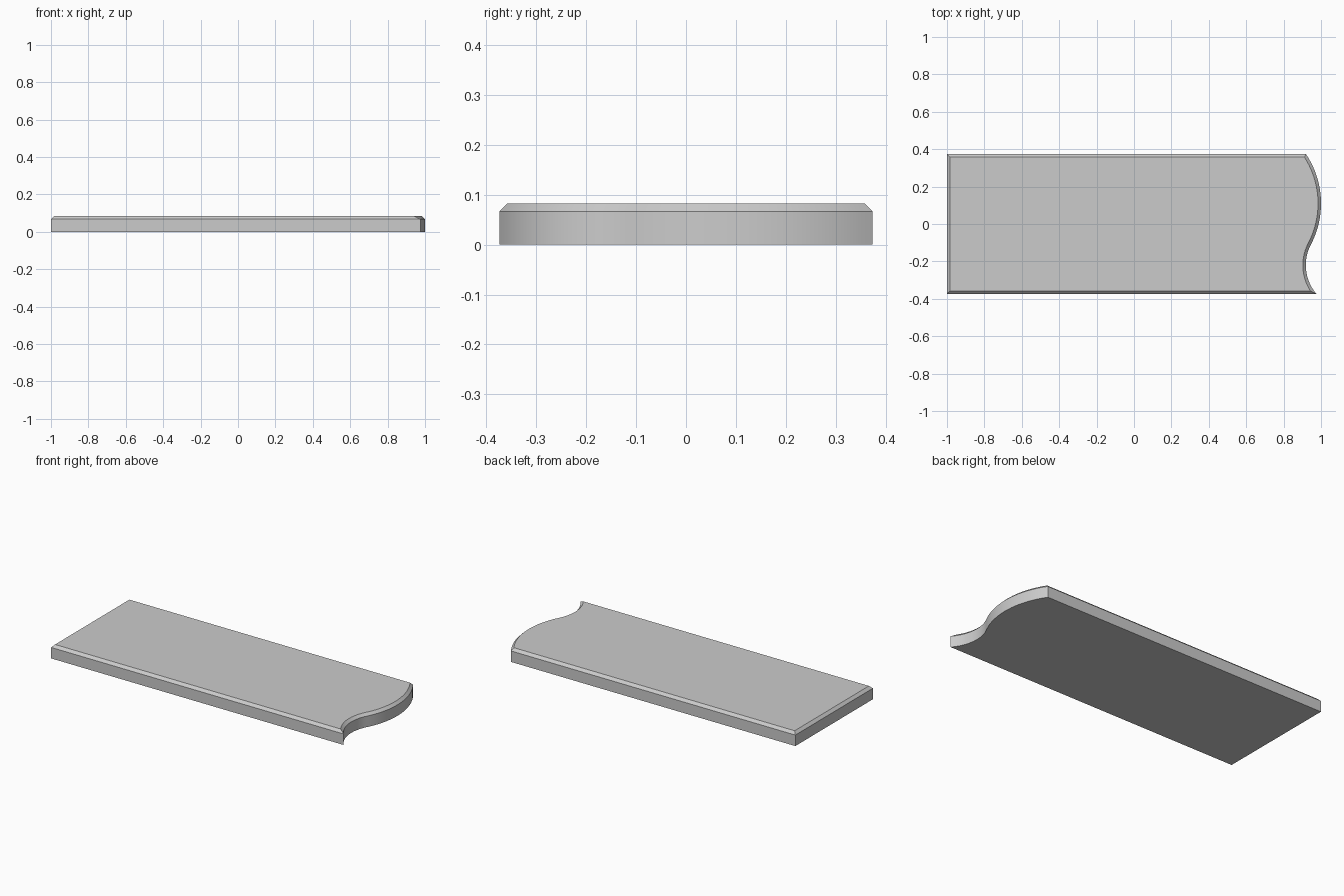
import bpy, bmesh, math

if "Cube" in bpy.data.objects:
    bpy.data.objects.remove(bpy.data.objects["Cube"])

HALF_W, BEVEL = 0.374, 0.016
C1, R1 = (0.5275, 0.11), 0.4725      # convex bulge arc
C2, R2 = (1.1556, -0.22), 0.237      # concave scoop arc
JOIN = math.atan2(C2[1] - C1[1], C2[0] - C1[0])
STEPS = 20


def arc(c, r, a0, a1):
    return [(c[0] + r * math.cos(a0 + (a1 - a0) * i / STEPS),
             c[1] + r * math.sin(a0 + (a1 - a0) * i / STEPS)) for i in range(STEPS + 1)]


def outline(d):
    """Plan outline inset by d, with an S-curved right end."""
    h, r1, r2 = HALF_W - d, R1 - d, R2 + d
    end = math.pi + math.asin((h + C2[1]) / r2)
    bulge = arc(C1, r1, math.asin((h - C1[1]) / r1), JOIN)
    scoop = arc(C2, r2, JOIN + math.pi, end)
    return [(-1 + d, -h), (-1 + d, h)] + bulge + scoop[1:]


# slab with a chamfered top edge
bm = bmesh.new()
rings = [[bm.verts.new((x, y, z)) for x, y in outline(d)]
         for d, z in ((0, 0), (0, 0.067), (BEVEL, 0.083))]
n = len(rings[0])
for low, high in zip(rings, rings[1:]):
    for i in range(n):
        j = (i + 1) % n
        bm.faces.new((low[i], low[j], high[j], high[i]))
bm.faces.new(rings[0])
bm.faces.new(rings[-1])
bmesh.ops.recalc_face_normals(bm, faces=bm.faces)
mesh = bpy.data.meshes.new("curved_end_slab")
bm.to_mesh(mesh)
bm.free()
slab = bpy.data.objects.new("curved_end_slab", mesh)
bpy.context.collection.objects.link(slab)
bpy.context.view_layer.objects.active = slab
slab.select_set(True)
bpy.ops.object.shade_smooth_by_angle(angle=math.radians(30))
